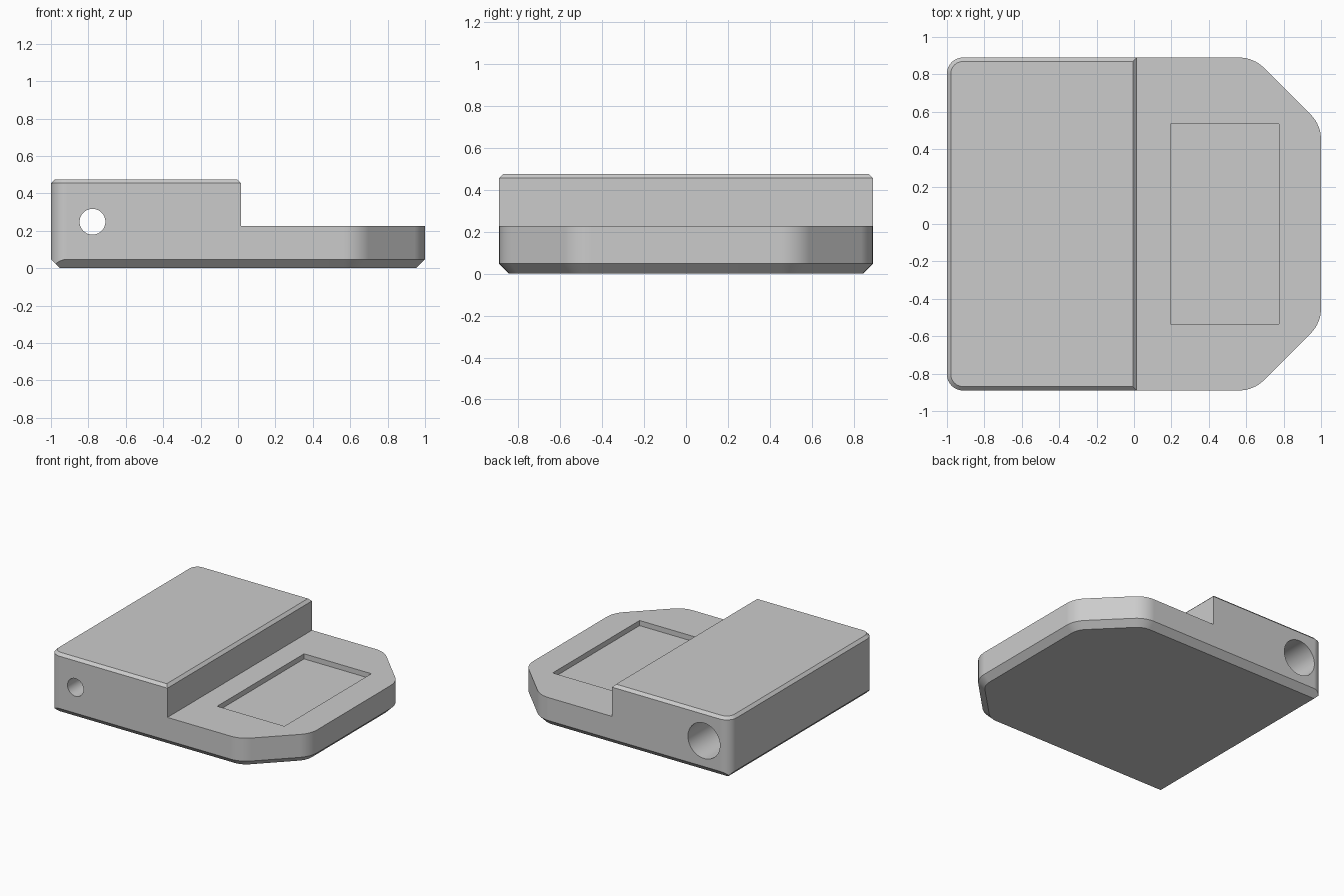
import bpy
import bmesh
import math
from mathutils import Vector

cube = bpy.data.objects.get("Cube")
if cube:
    bpy.data.objects.remove(cube, do_unlink=True)

HALF_Y, HEIGHT, STEP_Z, STEP_X = 0.89, 0.475, 0.226, 0.015
BOTTOM_CHAMFER, TOP_CHAMFER = 0.047, 0.021
HOLE_X, HOLE_Z = -0.778, 0.248

grey = bpy.data.materials.new("plain grey")
grey.use_nodes = True
colour = (0.6, 0.6, 0.6, 1)
grey.diffuse_color = colour
grey.node_tree.nodes["Principled BSDF"].inputs["Base Color"].default_value = colour


def make_object(name, bm):
    bmesh.ops.recalc_face_normals(bm, faces=bm.faces)
    mesh = bpy.data.meshes.new(name)
    bm.to_mesh(mesh)
    bm.free()
    mesh.materials.append(grey)
    obj = bpy.data.objects.new(name, mesh)
    bpy.context.collection.objects.link(obj)
    return obj


def prism(points, offset):
    """Extrude a closed loop of points along an offset."""
    bm = bmesh.new()
    face = bm.faces.new([bm.verts.new(p) for p in points])
    new = bmesh.ops.extrude_face_region(bm, geom=[face])["geom"]
    verts = [v for v in new if isinstance(v, bmesh.types.BMVert)]
    bmesh.ops.translate(bm, verts=verts, vec=offset)
    return bm


def round_corners(corners, steps=8):
    """Replace each (x, y, radius) corner of a loop by an arc."""
    loop = []
    for i, (x, y, radius) in enumerate(corners):
        p = Vector((x, y))
        a = (Vector(corners[i - 1][:2]) - p).normalized()
        b = (Vector(corners[(i + 1) % len(corners)][:2]) - p).normalized()
        half = a.angle(b) / 2
        centre = p + (a + b).normalized() * radius / math.sin(half)
        start = p + a * radius / math.tan(half) - centre
        turn = math.pi - 2 * half
        for k in range(steps + 1):
            t = turn * k / steps
            c, s = math.cos(t), math.sin(t)
            q = centre + Vector((start.x * c - start.y * s, start.x * s + start.y * c))
            loop.append((q.x, q.y, 0))
    return loop


def slice_off(bm, point, normal):
    """Cut away everything beyond a plane and close the cut."""
    bmesh.ops.bisect_plane(bm, geom=bm.verts[:] + bm.edges[:] + bm.faces[:], dist=1e-5,
                           plane_co=point, plane_no=normal.normalized(), clear_outer=True)
    rim = [e for e in bm.edges if e.is_boundary]
    if rim:
        bmesh.ops.holes_fill(bm, edges=rim, sides=0)
        bmesh.ops.recalc_face_normals(bm, faces=bm.faces)


# Body: rounded outline with clipped right-hand corners
outline = round_corners([
    (-1, -HALF_Y, 0.085), (0.64, -HALF_Y, 0.19), (1, -0.53, 0.19),
    (1, 0.53, 0.19), (0.64, HALF_Y, 0.19), (-1, HALF_Y, 0.085)])
bm = prism(outline, (0, 0, HEIGHT))

# Chamfers: the lower one is mitred at the left corners, the upper one follows them
for i, p in enumerate(outline):
    a, b = Vector(p), Vector(outline[(i + 1) % len(outline)])
    edge = b - a
    out = Vector((edge.y, -edge.x, 0)).normalized()
    middle = (a + b) / 2
    left_arc = middle.x < -0.9 and min(abs(out.x), abs(out.y)) > 0.01
    if not left_arc:
        slice_off(bm, middle + Vector((0, 0, BOTTOM_CHAMFER)), out - Vector((0, 0, 1)))
    if out.x < 0.01:
        slice_off(bm, middle + Vector((0, 0, HEIGHT - TOP_CHAMFER)), out + Vector((0, 0, 1)))
body = make_object("stepped_body", bm)


def subtract(bm):
    cutter = make_object("cutter", bm)
    cutter.hide_render = True
    mod = body.modifiers.new("cut", 'BOOLEAN')
    mod.operation, mod.solver, mod.object = 'DIFFERENCE', 'EXACT', cutter
    bpy.ops.object.modifier_apply(modifier=mod.name)
    bpy.data.objects.remove(cutter, do_unlink=True)


def bore(radius, start, end):
    ring = []
    for k in range(64):
        t = math.tau * k / 64
        ring.append((HOLE_X + radius * math.cos(t), start, HOLE_Z + radius * math.sin(t)))
    return prism(ring, (0, end - start, 0))


bpy.ops.object.select_all(action='DESELECT')
bpy.context.view_layer.objects.active = body
body.select_set(True)

# Step down to the low deck, with a chamfered top edge
c = TOP_CHAMFER
profile = [(STEP_X, STEP_Z), (2, STEP_Z), (2, 1), (STEP_X - 2 * c, 1),
           (STEP_X - 2 * c, HEIGHT + c), (STEP_X, HEIGHT - c)]
subtract(prism([(x, -2, z) for x, z in profile], (0, 4, 0)))

# Shallow rectangular pocket in the deck
pocket = [(0.195, -0.535), (0.775, -0.535), (0.775, 0.535), (0.195, 0.535)]
subtract(prism([(x, y, STEP_Z - 0.04) for x, y in pocket], (0, 0, 0.2)))

# Wide bore from the back, narrow hole through the front wall
subtract(bore(0.138, -0.7, 1))
subtract(bore(0.069, -1, 0))

bpy.ops.object.shade_smooth_by_angle(angle=math.radians(30))
weighted = body.modifiers.new("clean_shading", 'WEIGHTED_NORMAL')
weighted.keep_sharp = True
